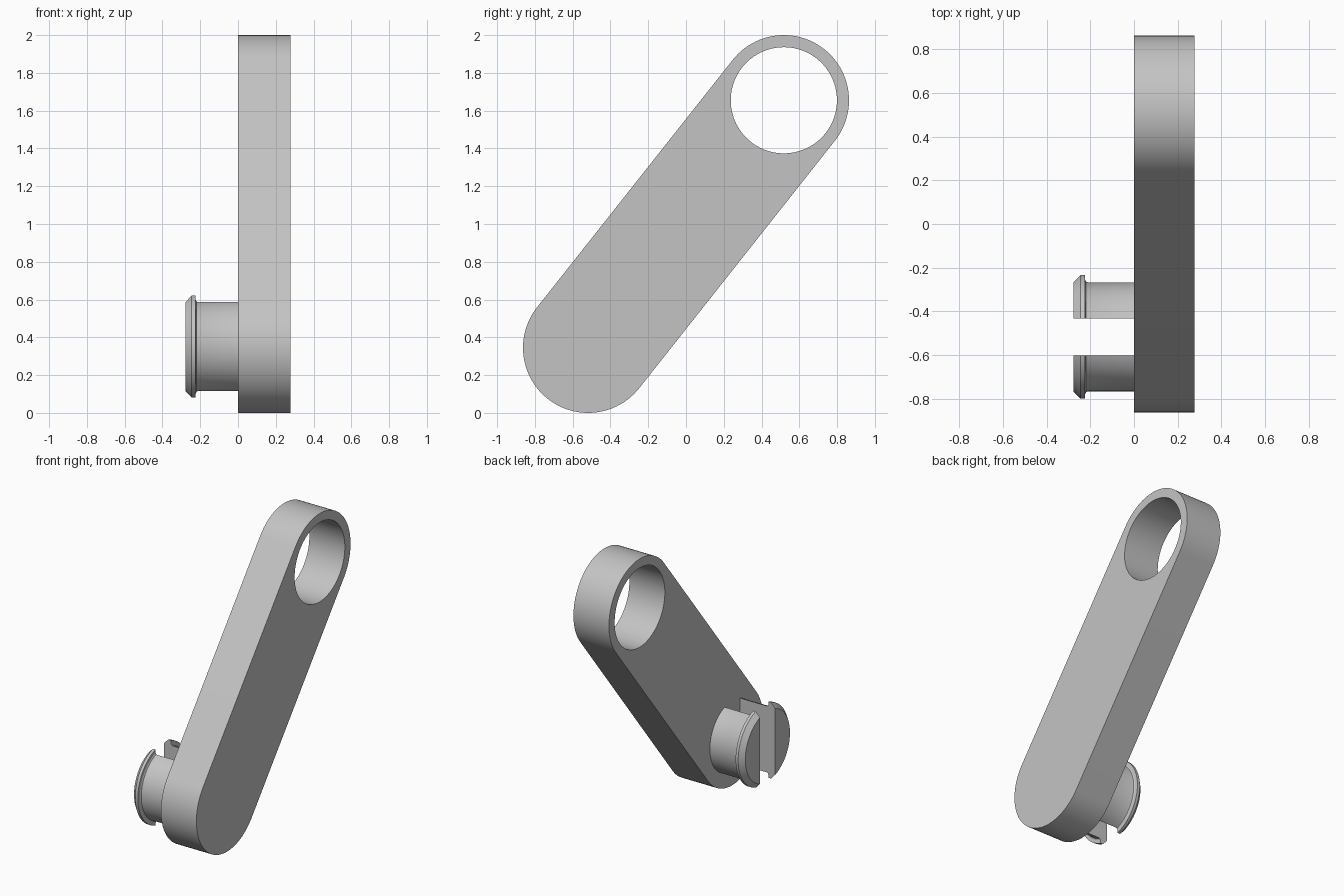
import bpy
import bmesh
from math import acos, atan2, cos, sin, pi, radians
from mathutils import Vector

cube = bpy.data.objects.get("Cube")
if cube:
    bpy.data.objects.remove(cube, do_unlink=True)

grey = bpy.data.materials.new("plain grey")
grey.use_nodes = True
colour = (0.55, 0.55, 0.55, 1)
grey.diffuse_color = colour
grey.node_tree.nodes["Principled BSDF"].inputs["Base Color"].default_value = colour

# Main dimensions, with the arm lying in the y-z plane
LOW, HIGH = Vector((0, -0.518, 0.345)), Vector((0, 0.518, 1.655))
ARM_RADIUS, HOLE_RADIUS = 0.345, 0.281
HALF_WIDTH = 0.278
PEG_CENTRE = Vector((0, -0.517, 0.351))
HALF_SLOT = 0.085


def arc(centre, radius, start, end, steps):
    """Points on a y-z arc, both ends included."""
    angles = [start + (end - start) * i / steps for i in range(steps + 1)]
    return [centre + Vector((0, radius * cos(a), radius * sin(a))) for a in angles]


def finish(name, bm):
    bmesh.ops.recalc_face_normals(bm, faces=bm.faces[:])
    mesh = bpy.data.meshes.new(name)
    bm.to_mesh(mesh)
    bm.free()
    mesh.materials.append(grey)
    obj = bpy.data.objects.new(name, mesh)
    bpy.context.collection.objects.link(obj)
    bpy.ops.object.select_all(action="DESELECT")
    obj.select_set(True)
    bpy.context.view_layer.objects.active = obj
    bpy.ops.object.shade_smooth_by_angle(angle=radians(25))


def add_loop(bm, points):
    verts = [bm.verts.new(p) for p in points]
    return [bm.edges.new((v, verts[i - 1])) for i, v in enumerate(verts)]


# Arm: rounded bar outline with a round eye, extruded across x
tilt = atan2(HIGH.z - LOW.z, HIGH.y - LOW.y)
outline = arc(HIGH, ARM_RADIUS, tilt - pi / 2, tilt + pi / 2, 48)
outline += arc(LOW, ARM_RADIUS, tilt + pi / 2, tilt + 3 * pi / 2, 48)
eye = arc(HIGH, HOLE_RADIUS, 0, 2 * pi, 96)[:-1]
bm = bmesh.new()
edges = add_loop(bm, outline) + add_loop(bm, eye)
bmesh.ops.triangle_fill(bm, edges=edges, use_beauty=True, normal=(1, 0, 0))
extruded = bmesh.ops.extrude_face_region(bm, geom=bm.faces[:], use_keep_orig=True)
moved = [g for g in extruded["geom"] if isinstance(g, bmesh.types.BMVert)]
bmesh.ops.translate(bm, verts=moved, vec=(HALF_WIDTH, 0, 0))
finish("arm", bm)

# Split peg: (x, radius) profile with a fillet and a chamfered snap lip
PROFILE = [(0.01, 0.25), (-0.212, 0.25), (-0.219, 0.253), (-0.224, 0.262),
           (-0.225, 0.283), (-0.245, 0.283), (-HALF_WIDTH, 0.25)]
for side, name in ((1, "back_peg_half"), (-1, "front_peg_half")):
    bm = bmesh.new()
    rings = []
    for x, radius in PROFILE:
        spread = acos(HALF_SLOT / radius)
        ring = arc(Vector(), radius, -spread, spread, 48)
        rings.append([bm.verts.new(PEG_CENTRE + Vector((x, side * p.y, p.z)))
                      for p in ring])
    for a, b in zip(rings, rings[1:]):
        for i in range(len(a)):
            bm.faces.new((a[i - 1], a[i], b[i], b[i - 1]))
    bm.faces.new(rings[0])
    bm.faces.new(rings[-1])
    finish(name, bm)
